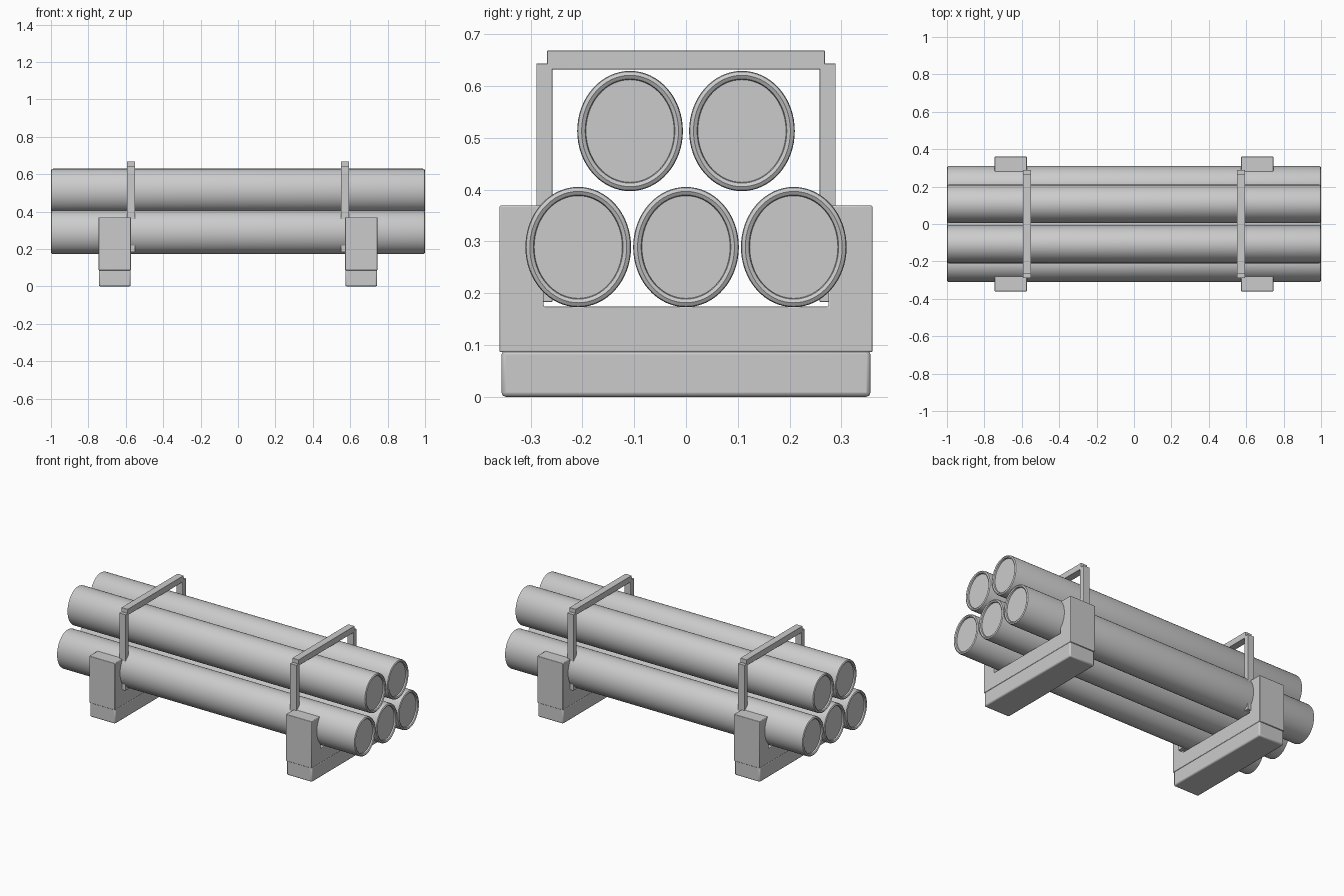
import bpy
import bmesh
from math import radians, pi, sin, cos

cube = bpy.data.objects.get("Cube")
if cube:
    bpy.data.objects.remove(cube, do_unlink=True)

grey = bpy.data.materials.new("plain grey")
grey.use_nodes = True
GREY = (0.6, 0.6, 0.6, 1)
grey.diffuse_color = GREY
grey.node_tree.nodes["Principled BSDF"].inputs["Base Color"].default_value = GREY


def finish(name, bm, bevel=0):
    bmesh.ops.recalc_face_normals(bm, faces=bm.faces)
    mesh = bpy.data.meshes.new(name)
    bm.to_mesh(mesh)
    bm.free()
    mesh.materials.append(grey)
    obj = bpy.data.objects.new(name, mesh)
    bpy.context.collection.objects.link(obj)
    if bevel:
        mod = obj.modifiers.new("Soft edges", "BEVEL")
        mod.width = bevel
        mod.segments = 2
        mod.limit_method = "ANGLE"
    bpy.ops.object.select_all(action="DESELECT")
    obj.select_set(True)
    bpy.context.view_layer.objects.active = obj
    bpy.ops.object.shade_smooth_by_angle(angle=radians(35))
    return obj


def prism(name, profile, x0, x1, bevel):
    """Extrude a (y, z) outline along x."""
    bm = bmesh.new()
    face = bm.faces.new([bm.verts.new((x0, y, z)) for y, z in profile])
    moved = bmesh.ops.extrude_face_region(bm, geom=[face])["geom"]
    verts = [v for v in moved if isinstance(v, bmesh.types.BMVert)]
    bmesh.ops.translate(bm, verts=verts, vec=(x1 - x0, 0, 0))
    return finish(name, bm, bevel)


def box(name, x0, x1, y0, y1, z0, z1, bevel):
    return prism(name, [(y0, z0), (y1, z0), (y1, z1), (y0, z1)], x0, x1, bevel)


def pipe(name, y, z, sides=64):
    """Oval pipe with rounded rims and shallow recessed ends."""
    half = [(0.987, 0.017)] + [
        (0.99 + 0.01 * sin(a), 0.0085 - 0.0085 * cos(a))
        for a in (pi, pi * 0.8, pi * 0.5, pi * 0.2, 0)]
    path = [half[0]] + half[1:]
    path = [(-px, d) for px, d in path] + [(px, d) for px, d in reversed(path)]
    bm = bmesh.new()
    rings = []
    for px, d in path:
        angles = [2 * pi * i / sides for i in range(sides)]
        rings.append([bm.verts.new((px, y + (0.102 - d) * cos(a),
                                    z + (0.116 - d) * sin(a))) for a in angles])
    for a, b in zip(rings, rings[1:]):
        for i in range(sides):
            j = (i + 1) % sides
            bm.faces.new((a[i], a[j], b[j], b[i]))
    bm.faces.new(rings[0])
    bm.faces.new(rings[-1])
    return finish(name, bm)


# Stacked pipes: three below, two above
for label, y, z in (("lower_front", -0.208, 0.289), ("lower_middle", 0, 0.289),
                    ("lower_back", 0.208, 0.289), ("upper_front", -0.108, 0.513),
                    ("upper_back", 0.108, 0.513)):
    pipe(label + "_pipe", y, z)

# Cradle outline: a U-shaped block holding the lower row
cradle = [(-0.36, 0.086), (0.36, 0.086), (0.36, 0.369), (0.275, 0.369),
          (0.275, 0.174), (-0.275, 0.174), (-0.275, 0.369), (-0.36, 0.369)]

for side, s in (("right", -1), ("left", 1)):
    # Cradle and its foot
    x0, x1 = sorted((s * 0.573, s * 0.745))
    prism(side + "_cradle", cradle, x0, x1, 0.003)
    box(side + "_cradle_foot", x0 + 0.001, x1 - 0.001, -0.356, 0.356, 0, 0.09, 0.008)
    # Retaining hoop: two uprights and a top bar
    x0, x1 = sorted((s * 0.551, s * 0.593))
    box(side + "_hoop_front_upright", x0, x1, -0.289, -0.258, 0.183, 0.643, 0.001)
    box(side + "_hoop_back_upright", x0, x1, 0.258, 0.289, 0.183, 0.643, 0.001)
    box(side + "_hoop_top_bar", x0, x1, -0.268, 0.268, 0.632, 0.668, 0.001)
